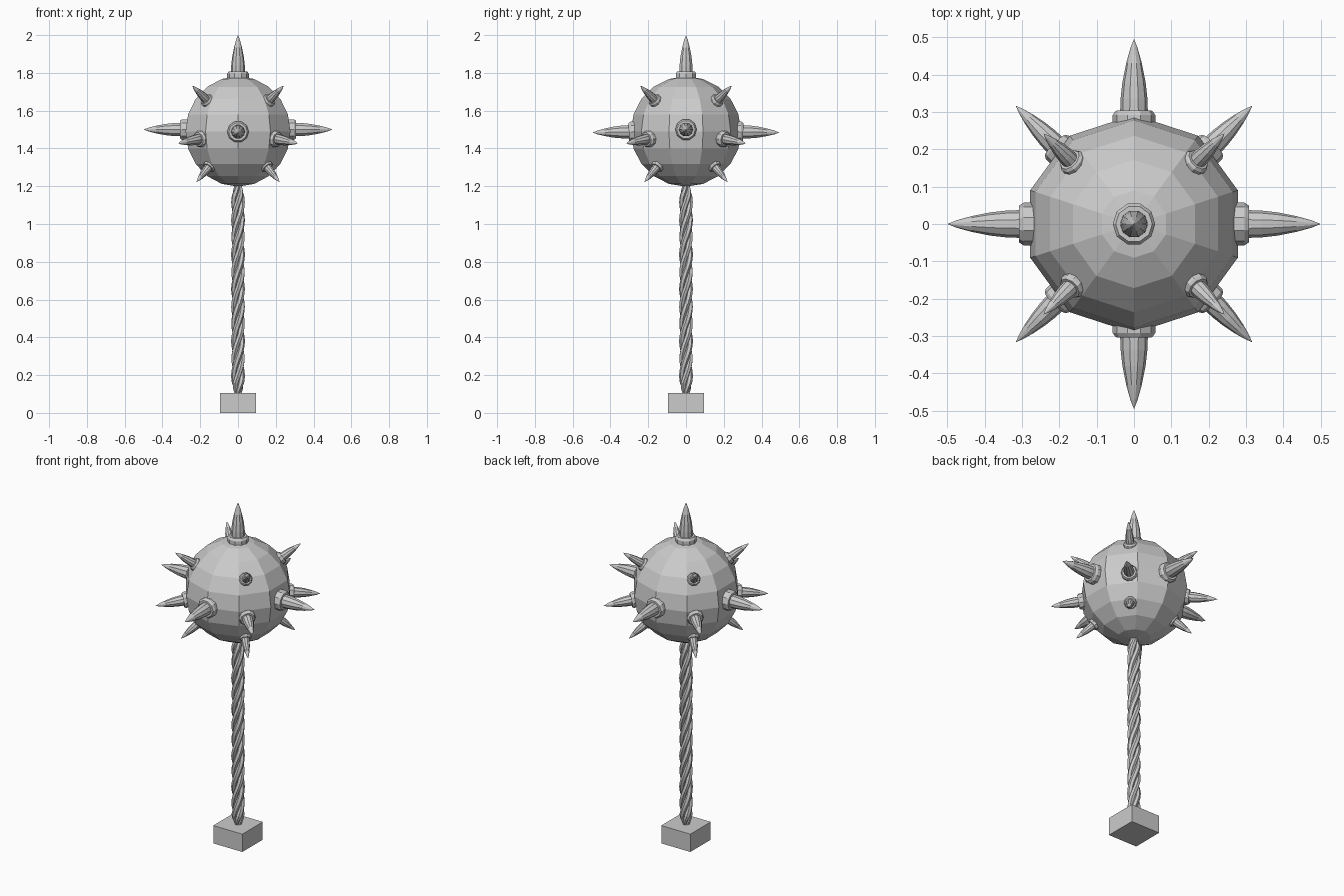
import bpy, math
from mathutils import Vector

if "Cube" in bpy.data.objects:
    bpy.data.objects.remove(bpy.data.objects["Cube"])

CENTRE = Vector((0, 0, 1.49))

# spiked head: faceted ball
bpy.ops.mesh.primitive_uv_sphere_add(segments=10, ring_count=10, radius=0.292, location=CENTRE)
bpy.context.object.name = "ball_head"

# base pommel block
bpy.ops.mesh.primitive_cube_add(size=1, location=(0, 0, 0.0525))
block = bpy.context.object
block.name = "pommel_block"
block.scale = (0.19, 0.19, 0.105)

# spike: stepped collar and curved point, as (radius, height)
PROFILE = [(0.057, -0.03), (0.057, 0.016), (0.049, 0.028), (0.037, 0.028),
           (0.036, 0.06), (0.031, 0.105), (0.021, 0.155), (0.010, 0.195)]
SIDES = 10


def spike(name, direction, base, scale, drop=0.0):
    verts, faces = [], []
    for r, h in PROFILE:
        for i in range(SIDES):
            a = math.tau * i / SIDES
            verts.append((r * math.cos(a), r * math.sin(a), h))
    verts.append((0, 0, 0.22))
    tip = len(verts) - 1
    rows = len(PROFILE)
    for k in range(rows - 1):
        for i in range(SIDES):
            j = (i + 1) % SIDES
            faces.append((k * SIDES + i, k * SIDES + j, (k + 1) * SIDES + j, (k + 1) * SIDES + i))
    last = (rows - 1) * SIDES
    for i in range(SIDES):
        faces.append((last + i, last + (i + 1) % SIDES, tip))
    faces.append(tuple(reversed(range(SIDES))))
    me = bpy.data.meshes.new(name)
    me.from_pydata(verts, [], faces)
    ob = bpy.data.objects.new(name, me)
    bpy.context.collection.objects.link(ob)
    d = Vector(direction).normalized()
    ob.location = CENTRE + d * base + Vector((0, 0, drop))
    ob.rotation_mode = 'QUATERNION'
    ob.rotation_quaternion = d.to_track_quat('Z', 'Y')
    ob.scale = (scale,) * 3


# large spikes on the axes
spike("top_spike", (0, 0, 1), 0.29, 1.0)
for s in (-1, 1):
    spike("side_spike", (s, 0, 0), 0.28, 1.0, 0.01)
    spike("front_back_spike", (0, s, -0.02), 0.275, 1.0, 0.004)

# smaller spikes on the diagonals, in three tiers
for sx in (-1, 1):
    for sy in (-1, 1):
        spike("upper_spike", (sx, sy, 1), 0.28, 0.63)
        spike("middle_spike", (sx, sy, -0.2), 0.28, 0.78)
        spike("lower_spike", (sx, sy, -1.22), 0.278, 0.6)

# handle: four twisted strands drawn together at both ends
Z0, Z1, TURNS, STEPS = 0.105, 1.205, 3.0, 60
for n in range(4):
    cu = bpy.data.curves.new("handle_strand", 'CURVE')
    cu.dimensions = '3D'
    cu.bevel_depth = 0.0155
    cu.bevel_resolution = 1
    cu.use_fill_caps = True
    sp = cu.splines.new('POLY')
    sp.use_smooth = False
    sp.points.add(STEPS)
    for i in range(STEPS + 1):
        t = i / STEPS
        z = Z0 + (Z1 - Z0) * t
        end = min(1.0, min(z - Z0, Z1 - z) / 0.05)
        r = 0.009 + 0.012 * end
        a = math.tau * (TURNS * t + n / 4)
        sp.points[i].co = (r * math.cos(a), r * math.sin(a), z, 1)
        sp.points[i].radius = 0.65 + 0.35 * end
    ob = bpy.data.objects.new("handle_strand", cu)
    bpy.context.collection.objects.link(ob)
